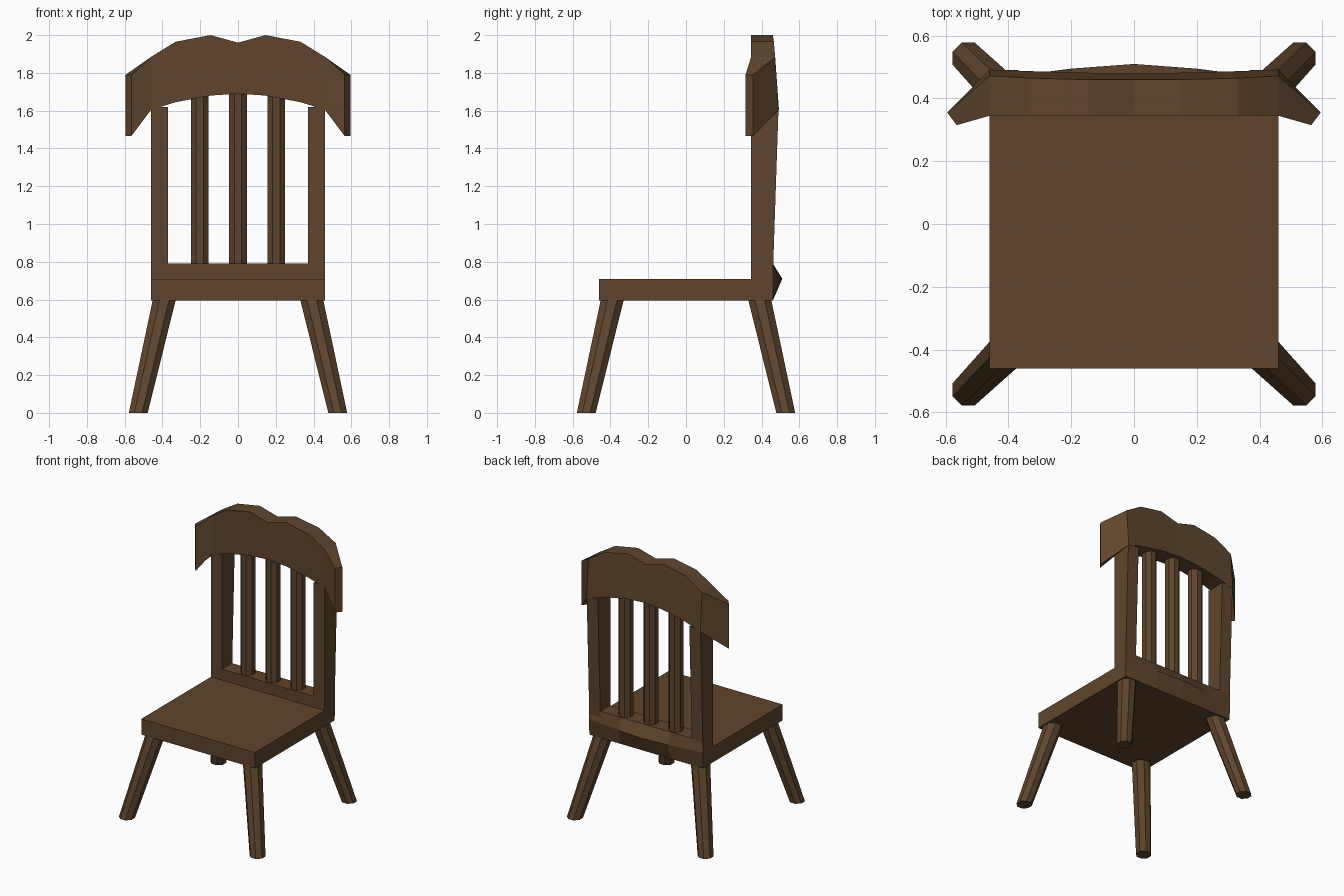
import bpy, bmesh, math

if "Cube" in bpy.data.objects:
    bpy.data.objects.remove(bpy.data.objects["Cube"])

wood = bpy.data.materials.new("brown_wood")
wood.diffuse_color = (0.115, 0.06, 0.026, 1)
wood.use_nodes = True
wood.node_tree.nodes["Principled BSDF"].inputs["Base Color"].default_value = wood.diffuse_color


def loft(name, sections):
    """Skin a list of equally long point rings and cap both ends."""
    bm = bmesh.new()
    rings = [[bm.verts.new(p) for p in ring] for ring in sections]
    n = len(rings[0])
    for a, b in zip(rings, rings[1:]):
        for i in range(n):
            j = (i + 1) % n
            bm.faces.new((a[i], a[j], b[j], b[i]))
    bm.faces.new(rings[0])
    bm.faces.new(rings[-1])
    bmesh.ops.recalc_face_normals(bm, faces=bm.faces)
    mesh = bpy.data.meshes.new(name)
    bm.to_mesh(mesh)
    bm.free()
    mesh.materials.append(wood)
    ob = bpy.data.objects.new(name, mesh)
    bpy.context.collection.objects.link(ob)
    return ob


def octagon(x, y, z, r):
    angles = [math.radians(22.5 + 45 * i) for i in range(8)]
    return [(x + r * math.cos(a), y + r * math.sin(a), z) for a in angles]


def rect(x0, x1, y0, y1, z):
    return [(x0, y0, z), (x1, y0, z), (x1, y1, z), (x0, y1, z)]


def both_sides(half):
    """Mirror rings listed from x = 0 outwards to the other side."""
    left = [[(-x, y, z) for x, y, z in ring] for ring in half[:0:-1]]
    return left + half


# Seat slab
loft("seat", [rect(-0.46, 0.46, -0.46, 0.46, z) for z in (0.595, 0.71)])

# Splayed octagonal legs
for row, sy in (("front", -1), ("back", 1)):
    for side, sx in (("left", -1), ("right", 1)):
        loft(f"{row}_{side}_leg", [octagon(sx * 0.528, sy * 0.528, 0, 0.054),
                                   octagon(sx * 0.39, sy * 0.39, 0.6, 0.066)])

# Lower rail, its rear ridge bowed outwards
rail = []
for x, ridge in ((0, 0.51), (0.2, 0.495), (0.46, 0.462)):
    rail.append([(x, 0.345, 0.70), (x, 0.345, 0.79), (x, 0.46, 0.79),
                 (x, ridge, 0.71), (x, 0.46, 0.595), (x, 0.44, 0.60)])
loft("lower_back_rail", both_sides(rail))

# Side posts leaning slightly thicker at the top
for side, s in (("left", -1), ("right", 1)):
    loft(f"{side}_back_post", [rect(s * 0.46, s * 0.37, 0.345, 0.46, 0.705),
                               rect(s * 0.46, s * 0.37, 0.345, 0.462, 0.79),
                               rect(s * 0.46, s * 0.37, 0.345, 0.49, 1.62)])

# Three octagonal spindles
for i in (-1, 0, 1):
    loft(f"spindle_{i + 2}", [octagon(i * 0.203, 0.403, z, 0.051) for z in (0.78, 1.70)])

# Crest rail with a dipped top, ending in wings swept forwards
# columns: x front, x back, y front, y back top, y back bottom, z bottom, z top
stations = [
    (0.00, 0.00, 0.345, 0.46, 0.48, 1.69, 1.96),
    (0.145, 0.145, 0.345, 0.46, 0.482, 1.68, 2.00),
    (0.33, 0.33, 0.345, 0.465, 0.487, 1.645, 1.965),
    (0.46, 0.46, 0.345, 0.472, 0.492, 1.605, 1.885),
    (0.565, 0.595, 0.315, 0.355, 0.355, 1.465, 1.79),
]
crest = [[(xf, yf, zb), (xf, yf, zt), (xb, yt, zt), (xb, yb, zb)]
         for xf, xb, yf, yt, yb, zb, zt in stations]
loft("crest_rail", both_sides(crest))
